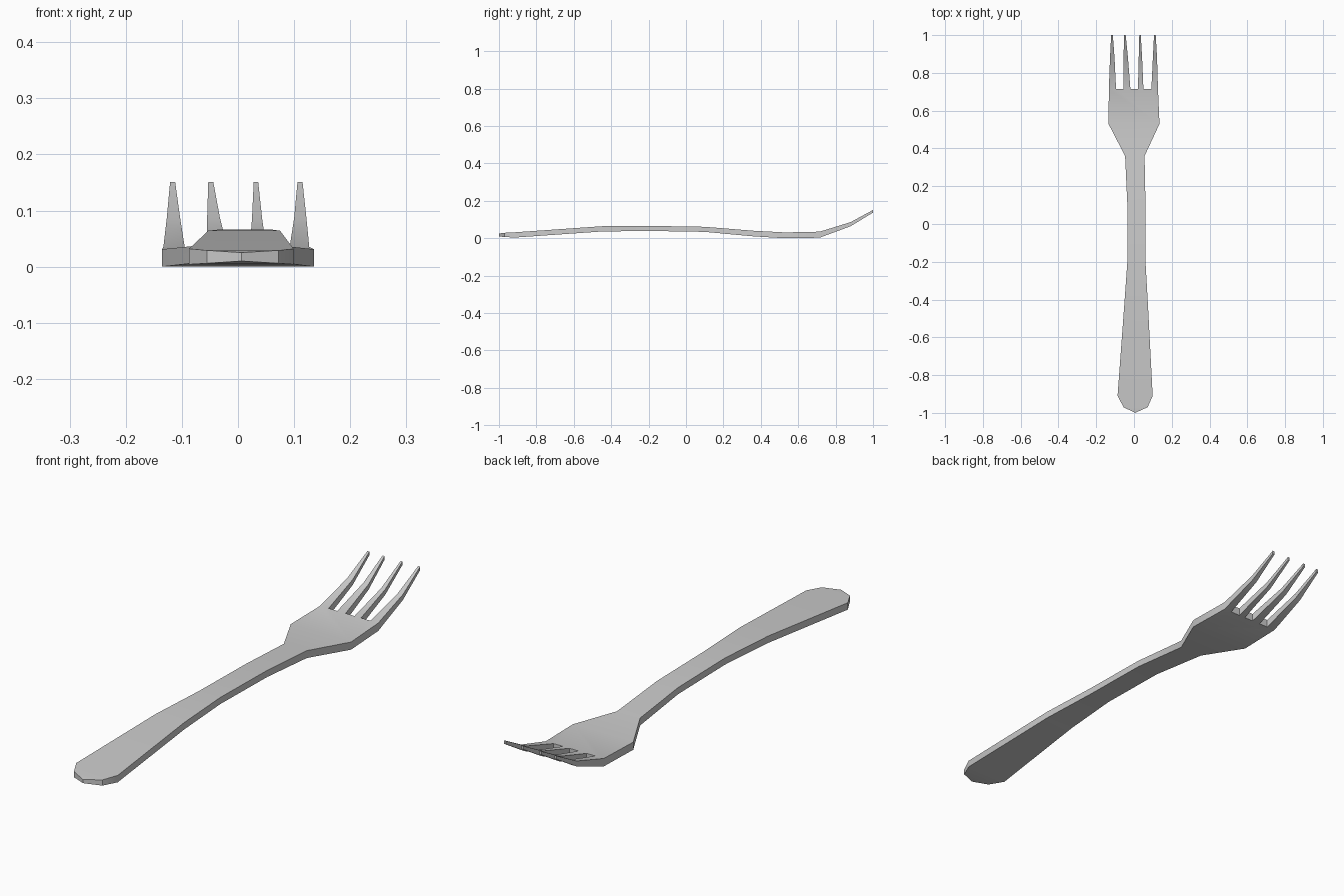
import bpy, bmesh

if "Cube" in bpy.data.objects:
    bpy.data.objects.remove(bpy.data.objects["Cube"])

# Side profile: y, bottom z, top z
PROFILE = [(-1.0, 0.012, 0.027), (-0.97, 0.008, 0.031), (-0.91, 0.006, 0.034),
           (-0.45, 0.038, 0.066), (-0.2, 0.041, 0.068), (0.1, 0.036, 0.063),
           (0.36, 0.012, 0.042), (0.53, 0.002, 0.033), (0.715, 0.005, 0.037),
           (0.88, 0.066, 0.088), (1.0, 0.139, 0.153)]

# Plan outline: y, left x, right x
BODY = [(-0.97, -0.055, 0.072), (-0.91, -0.087, 0.099), (-0.45, -0.053, 0.075),
        (-0.2, -0.035, 0.061), (0.1, -0.035, 0.061), (0.36, -0.047, 0.056),
        (0.53, -0.135, 0.135)]
ROOT_Y, MID_Y, TIP_Y = 0.715, 0.88, 1.0

# Tines: root left/right, middle left/right, tip left/right
TINES = [(-0.133, -0.095, -0.127, -0.103, -0.121, -0.112),
         (-0.056, -0.019, -0.055, -0.032, -0.053, -0.044),
         (0.021, 0.050, 0.025, 0.043, 0.028, 0.036),
         (0.092, 0.127, 0.100, 0.122, 0.106, 0.115)]


def heights(y):
    for a, b in zip(PROFILE, PROFILE[1:]):
        if y <= b[0] + 1e-5:
            t = (y - a[0]) / (b[0] - a[0])
            return a[1] + t * (b[1] - a[1]), a[2] + t * (b[2] - a[2])
    return PROFILE[-1][1:]


bm = bmesh.new()
points = {}


def vert(x, y):
    if (x, y) not in points:
        points[(x, y)] = bm.verts.new((x, y, heights(y)[1]))
    return points[(x, y)]


def face(*pts):
    bm.faces.new([vert(x, y) for x, y in pts])


# Rounded handle end, handle and neck
y0, l0, r0 = BODY[0]
face((0.006, -1.0), (r0, y0), (l0, y0))
for (ya, la, ra), (yb, lb, rb) in zip(BODY, BODY[1:]):
    face((la, ya), (ra, ya), (rb, yb), (lb, yb))

# Head, with the tine roots along its front edge
yh, lh, rh = BODY[-1]
roots = [(x, ROOT_Y) for t in TINES for x in t[:2]]
face((lh, yh), (rh, yh), *reversed(roots))

# Tines
for a, b, c, d, e, f in TINES:
    face((a, ROOT_Y), (b, ROOT_Y), (d, MID_Y), (c, MID_Y))
    face((c, MID_Y), (d, MID_Y), (f, TIP_Y), (e, TIP_Y))

# Thickness: copy the top skin down to the underside
result = bmesh.ops.extrude_face_region(bm, geom=bm.faces[:], use_keep_orig=True)
for v in result["geom"]:
    if isinstance(v, bmesh.types.BMVert):
        v.co.z = heights(v.co.y)[0]
low = min(v.co.z for v in bm.verts)
bmesh.ops.translate(bm, verts=bm.verts, vec=(0, 0, -low))
bmesh.ops.recalc_face_normals(bm, faces=bm.faces)

mesh = bpy.data.meshes.new("fork")
bm.to_mesh(mesh)
bm.free()
fork = bpy.data.objects.new("fork", mesh)
bpy.context.collection.objects.link(fork)
bpy.context.view_layer.objects.active = fork
fork.select_set(True)
bpy.ops.object.shade_smooth_by_angle()
